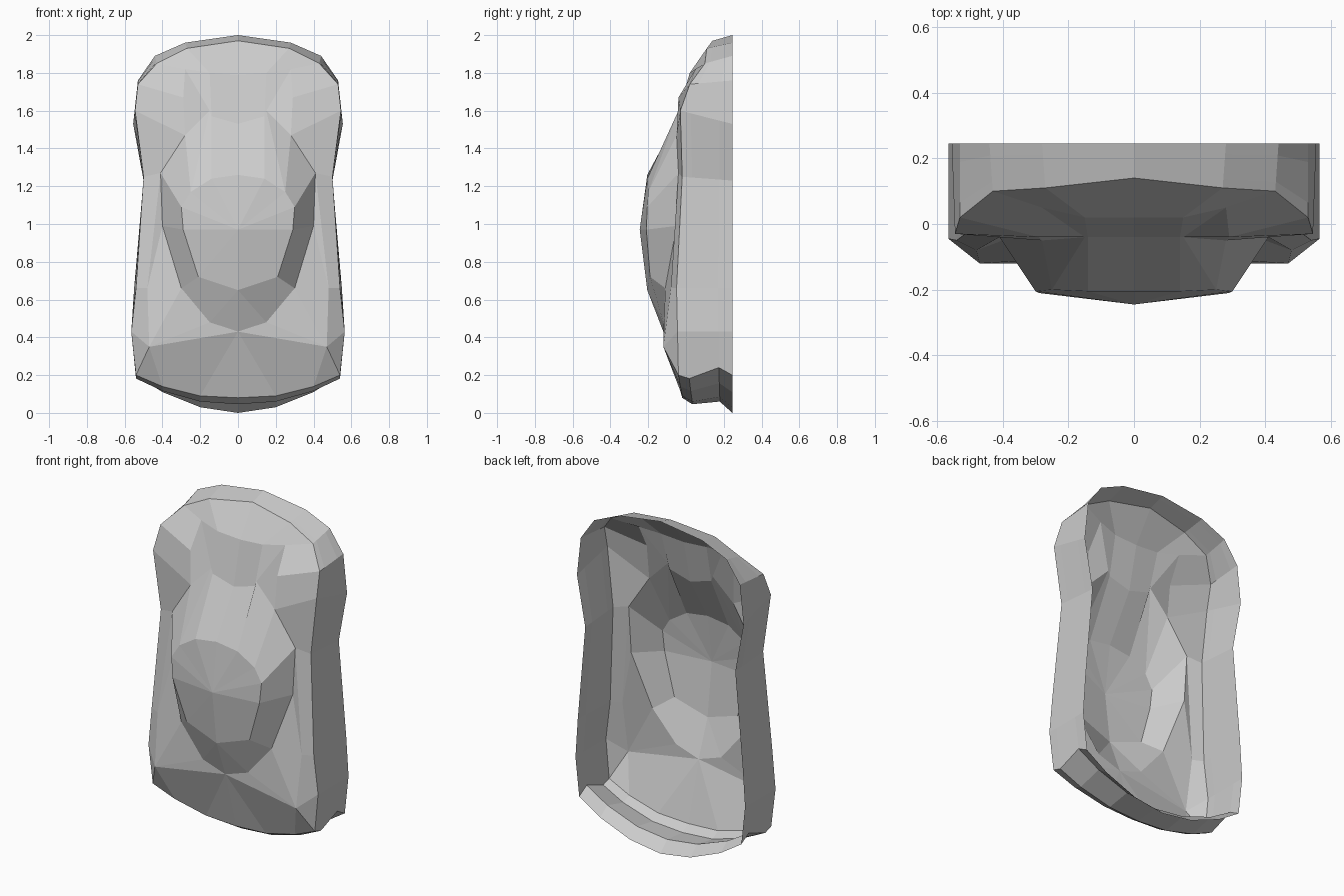
import bpy
import bmesh
from mathutils import Vector

# Remove the default object
default_cube = bpy.data.objects.get("Cube")
if default_cube:
    bpy.data.objects.remove(default_cube, do_unlink=True)

# Single stone colour
stone = bpy.data.materials.new("plain_grey")
stone.use_nodes = True
grey = (0.6, 0.6, 0.6, 1)
stone.diffuse_color = grey
shader = next(n for n in stone.node_tree.nodes if n.type == 'BSDF_PRINCIPLED')
shader.inputs["Base Color"].default_value = grey
shader.inputs["Roughness"].default_value = 0.8


def contour(points):
    """Half contour from top centre to bottom centre, in hundredths."""
    return [Vector(p) / 100 for p in points]


# Open back outline
back_rim = contour([
    (0, 24.5, 200), (28, 24.5, 196), (44, 24.5, 189), (53, 24.5, 176),
    (55.5, 24.5, 153), (50, 24.5, 123), (55, 24.5, 66), (56.5, 24.5, 43),
    (54, 24.5, 20), (40, 24.5, 11), (20, 24.5, 3), (0, 24.5, 0)])

# Front edge of the side wall
front_rim = contour([
    (0, 14, 197), (27, 11, 193), (43, 10, 185), (53, 2, 174),
    (54.5, -3, 160), (50, -2, 125), (54, -5, 66), (56.5, -4.5, 43),
    (54, -4, 20), (40, -3, 14), (20, -2, 9), (0, -2, 8)])

# Brow, side ridge and lower corner
body_ridge = contour([
    (0, 2, 179), (15, 2, 180), (28, 5, 182), (29, -4, 167),
    (28, -5, 147), (41, -4, 127), (48, -8, 66), (47, -12, 35),
    (47, -12, 35), (47, -12, 35), (0, -12, 43), (0, -12, 43)])

# Foot of the raised front bulge
bulge_foot = contour([
    (0, -4, 153), (14, -4, 157), (15, -4, 160), (28, -5, 147),
    (28, -5, 147), (41, -4, 127), (40, -5, 99), (30, -11, 66),
    (30, -11, 66), (15, -12, 48), (0, -12, 43), (0, -12, 43)])

# Edge of the bulge's front plateau
plateau = contour([
    (0, -20.5, 126), (14, -20.5, 124), (25, -20, 117), (25, -20, 117),
    (25, -20, 117), (30, -20.5, 109), (29, -21, 97), (21, -19, 72),
    (21, -19, 72), (0, -20.5, 65), (0, -20.5, 65), (0, -20.5, 65)])

peak = [Vector((0, -0.245, 0.97))] * len(plateau)


def lip(t, offset):
    """Wall contour between the rims, with the bottom edge shifted in z."""
    ring = [a.lerp(b, t) for a, b in zip(back_rim, front_rim)]
    for point in ring[8:]:
        point.z += offset
    return ring


rings = [back_rim, lip(0.25, 0.04), lip(0.8, -0.018), front_rim,
         body_ridge, bulge_foot, plateau, peak]

# Loft the contours, sharing coincident corners
bm = bmesh.new()
corners = {}


def corner(point):
    key = tuple(round(c, 4) for c in point)
    if key not in corners:
        corners[key] = bm.verts.new(key)
    return corners[key]


for outer, inner in zip(rings, rings[1:]):
    for i in range(len(outer) - 1):
        loop = [outer[i + 1], outer[i], inner[i], inner[i + 1]]
        verts = list(dict.fromkeys(corner(p) for p in loop))
        if len(verts) > 2 and not bm.faces.get(verts):
            bm.faces.new(verts)

loose = [v for v in bm.verts if not v.link_faces]
bmesh.ops.delete(bm, geom=loose, context='VERTS')
mesh = bpy.data.meshes.new("faceted_shell")
bm.to_mesh(mesh)
bm.free()
mesh.materials.append(stone)

# Mirrored open shell, flat shaded
shell = bpy.data.objects.new("faceted_shell", mesh)
bpy.context.collection.objects.link(shell)
mirror = shell.modifiers.new("mirror_halves", 'MIRROR')
mirror.use_axis = (True, False, False)
mirror.use_clip = True
mirror.merge_threshold = 0.0005
